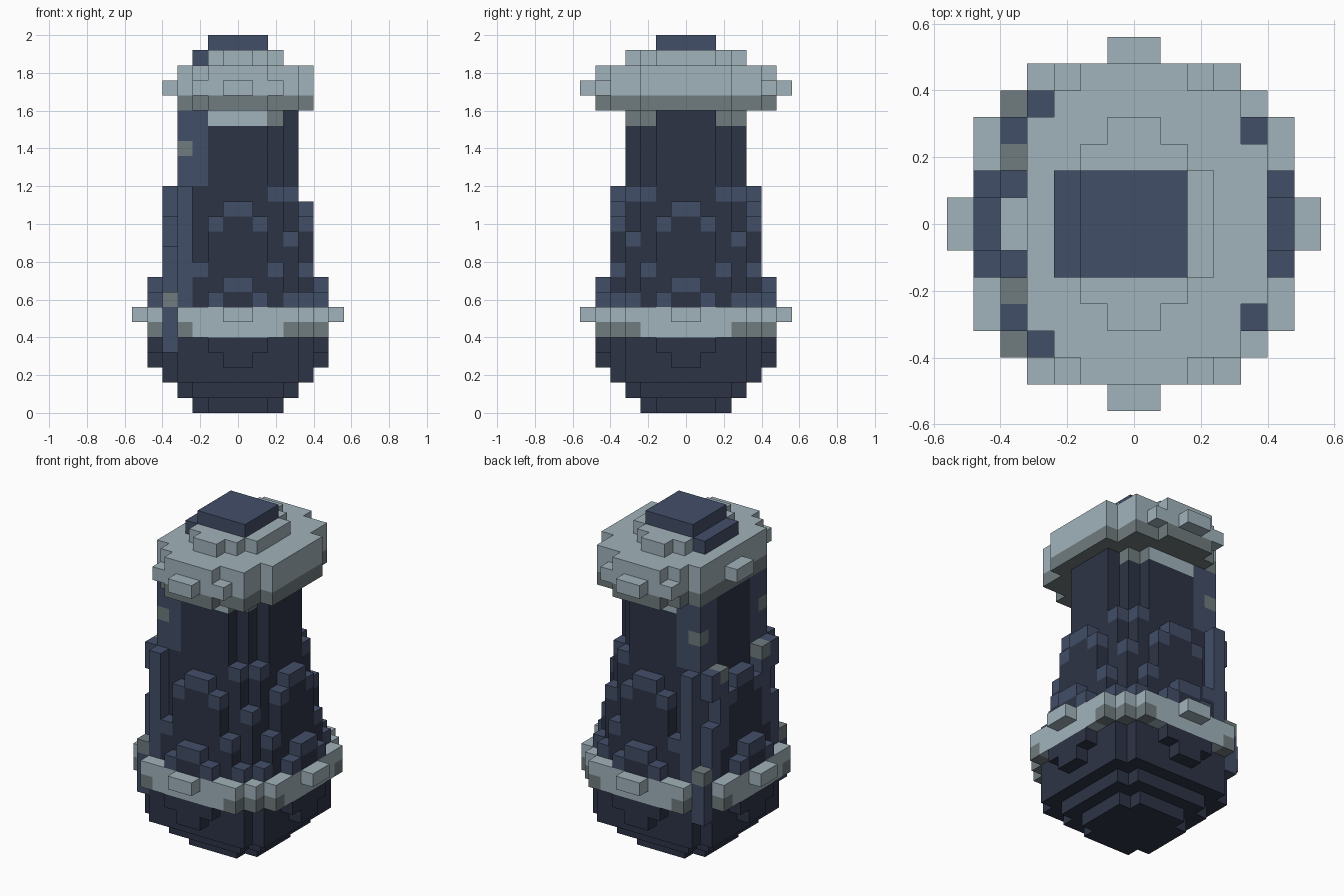
import bpy, bmesh
from mathutils import Vector

UNIT = 0.08

default = bpy.data.objects.get("Cube")
if default:
    bpy.data.objects.remove(default, do_unlink=True)


def linear(value):
    value /= 255
    return value / 12.92 if value <= 0.04045 else ((value + 0.055) / 1.055) ** 2.4


def make_material(name, code):
    color = [linear(c) for c in bytes.fromhex(code)] + [1.0]
    material = bpy.data.materials.new(name)
    material.use_nodes = True
    material.diffuse_color = color
    shader = material.node_tree.nodes["Principled BSDF"]
    shader.inputs["Base Color"].default_value = color
    shader.inputs["Roughness"].default_value = 0.8
    return material


DARK, BLUE, PALE, GREY = range(4)
materials = [
    make_material("dark navy", "2d3446"),
    make_material("slate blue", "424e68"),
    make_material("pale steel", "a1b3bb"),
    make_material("dull grey", "707b7e"),
]


def mag(i):
    """Distance of a cell from the centre plane, counted in cells."""
    return i if i >= 0 else -1 - i


parts = {}
owner = {}


def add_cell(part, cell):
    if cell not in owner:
        owner[cell] = part
        parts.setdefault(part, []).append(cell)


def add_layer(part, z, right, left=None):
    """Fill a layer; each entry is the half width of one row outward in y."""
    left = left or right
    for row, (r, l) in enumerate(zip(right, left)):
        for x in range(-l, r):
            for y in (row, -1 - row):
                add_cell(part, (x, y, z))


def add_stack(part, start, layers):
    for z, rows in enumerate(layers, start):
        add_layer(part, z, [int(c) for c in rows])


# Rounded foot, belt and tapering body: one string of half widths per layer
add_stack("foot", 0, ["332", "4443", "55554", "655541", "665542"])
add_stack("belt", 5, ["666654", "7666541"])
add_stack("body", 7, ["665542", "655431", "55543", "55442", "55442",
                      "55432", "54431", "4443"] + ["4432"] * 5)

# Two upright ribs on the right-hand diagonals
rib_columns = {
    (2, 3): (15, 20), (3, 3): (9, 20), (3, 2): (15, 20),
    (3, 4): (7, 15), (4, 3): (7, 15), (4, 2): (9, 15), (4, 4): (4, 8),
}
rib_cells = set()
for (a, b), (low, high) in rib_columns.items():
    for z in range(low, high):
        if (a, b) == (4, 3) and z in (11, 12):
            continue
        for y in (b, -1 - b):
            cell = (-1 - a, y, z)
            rib_cells.add(cell)
            add_cell("ribs", cell)

# Overhanging cap with a stepped crown
add_layer("cap", 20, [5, 5, 5, 4, 4, 2], [4, 4, 4, 4, 3, 2])
add_layer("cap", 21, [5, 5, 5, 4, 4, 3, 1], [5, 4, 4, 4, 3, 3, 1])
add_layer("cap", 22, [5, 5, 5, 4, 4, 2], [4, 4, 4, 4, 3, 2])
add_layer("crown", 23, [3, 3, 2, 1])

# Square lid
add_layer("lid", 24, [2, 2])


def face_color(cell, normal):
    x, y, z = cell
    a, b = mag(x), mag(y)
    part = owner[cell]
    if part == "lid":
        return BLUE
    if part == "crown":
        return BLUE if x == -3 else PALE
    if part == "cap":
        return GREY if z == 20 else PALE
    # Worn spots and colour of the ribs
    if cell in rib_cells:
        worn = (a, b, z) in {(4, 4, 7), (4, 2, 14), (3, 3, 17)}
        return GREY if worn else BLUE
    if part == "belt":
        return GREY if z == 5 and min(a, b) >= 3 else PALE
    if part == "foot":
        return DARK
    # Collar under the cap
    if z == 19 and b >= 2 and x > -3:
        return PALE if normal[1] and a < 2 else GREY
    # Every ledge of the body ends in a lighter block
    return DARK if (x, y, z + 1) in owner else BLUE


def build(name, cells):
    bm = bmesh.new()
    points = {}
    for cell in cells:
        for axis in range(3):
            for side in (0, 1):
                normal = [0, 0, 0]
                normal[axis] = 2 * side - 1
                if tuple(c + n for c, n in zip(cell, normal)) in owner:
                    continue
                corners = []
                for u, v in ((0, 0), (1, 0), (1, 1), (0, 1)):
                    p = list(cell)
                    p[axis] += side
                    p[(axis + 1) % 3] += u
                    p[(axis + 2) % 3] += v
                    key = tuple(p)
                    if key not in points:
                        points[key] = bm.verts.new(Vector(key) * UNIT)
                    corners.append(points[key])
                if not side:
                    corners.reverse()
                face = bm.faces.new(corners)
                face.material_index = face_color(cell, normal)
    # Merge flush faces of one colour
    bmesh.ops.dissolve_limit(bm, angle_limit=0.01, verts=bm.verts[:],
                             edges=bm.edges[:], delimit={"MATERIAL"})
    mesh = bpy.data.meshes.new(name)
    bm.to_mesh(mesh)
    bm.free()
    for material in materials:
        mesh.materials.append(material)
    bpy.context.collection.objects.link(bpy.data.objects.new(name, mesh))


for part_name, part_cells in parts.items():
    build(part_name, part_cells)
